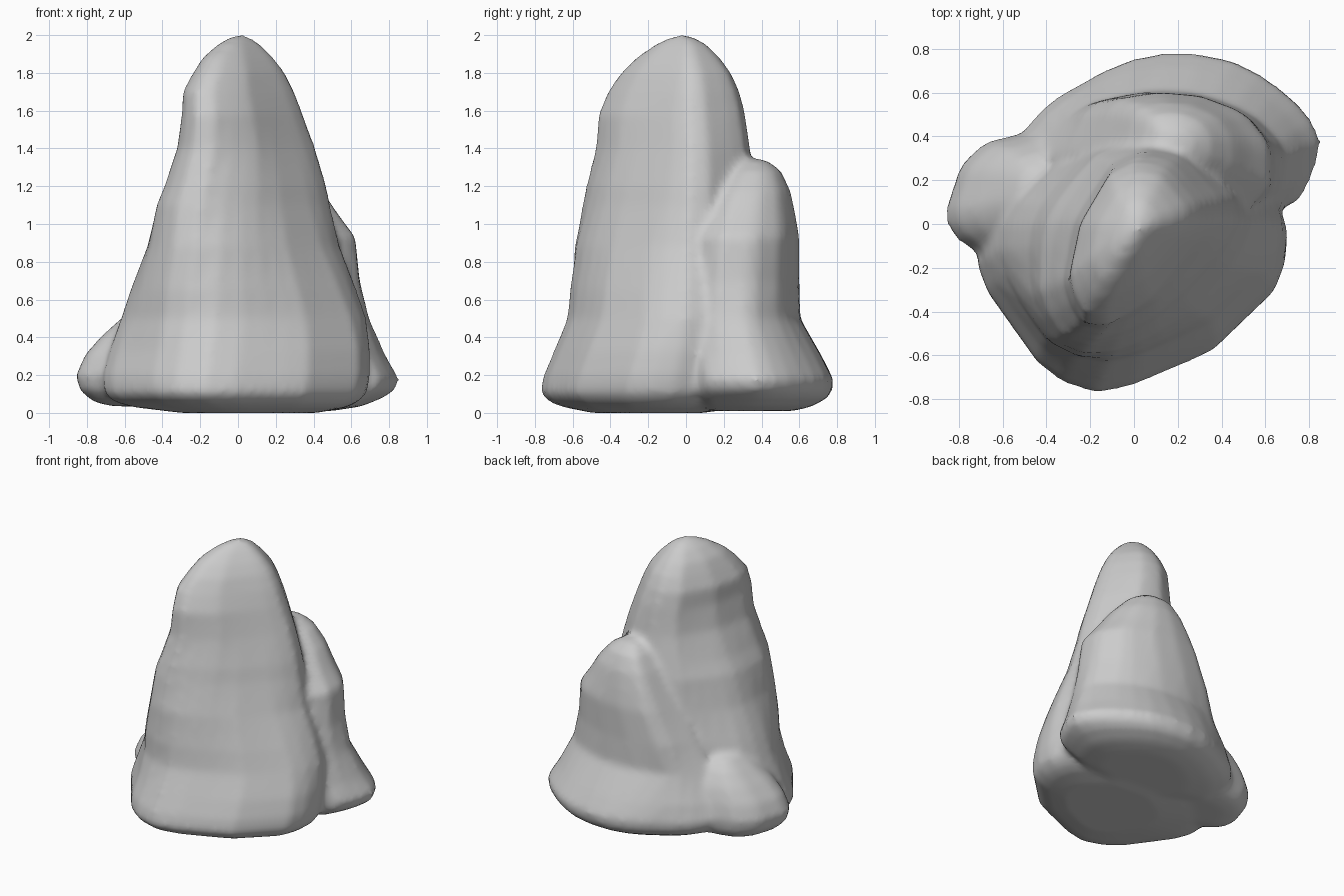
import bpy, bmesh, math

if "Cube" in bpy.data.objects:
    bpy.data.objects.remove(bpy.data.objects["Cube"])

N = 28  # points around each ring


def radial(outline):
    """Resample an outline by angle, in coordinates normalised to its bounds."""
    xs, ys = zip(*outline)
    cx, cy = (min(xs) + max(xs)) / 2, (min(ys) + max(ys)) / 2
    hx, hy = (max(xs) - min(xs)) / 2, (max(ys) - min(ys)) / 2
    pts = [((x - cx) / hx, (y - cy) / hy) for x, y in outline]
    ring = []
    for i in range(N):
        a = 2 * math.pi * i / N
        dx, dy = math.cos(a), math.sin(a)
        best = 0
        for (ax, ay), (bx, by) in zip(pts, pts[1:] + pts[:1]):
            ex, ey = bx - ax, by - ay
            det = ex * dy - ey * dx
            if abs(det) < 1e-9:
                continue
            t = (ay * dx - ax * dy) / det
            r = (ax + ex * t) * dx + (ay + ey * t) * dy
            if -1e-6 <= t <= 1 + 1e-6:
                best = max(best, r)
        ring.append((best * dx, best * dy))
    return ring


def fit(ring, x0, x1, y0, y1):
    """Stretch a ring to the given bounds."""
    xs, ys = zip(*ring)
    return [(x0 + (x - min(xs)) / (max(xs) - min(xs)) * (x1 - x0),
             y0 + (y - min(ys)) / (max(ys) - min(ys)) * (y1 - y0)) for x, y in ring]


def rock(name, low, high, blend, levels, peak):
    """Loft from the low outline to the high one; levels are z, x0, x1, y0, y1."""
    bm = bmesh.new()
    lo, hi = radial(low), radial(high)
    rings = []
    for z, *box in levels:
        t = min(1, max(0, (z - blend[0]) / (blend[1] - blend[0])))
        mix = [(a[0] * (1 - t) + b[0] * t, a[1] * (1 - t) + b[1] * t) for a, b in zip(lo, hi)]
        rings.append([bm.verts.new((x, y, z)) for x, y in fit(mix, *box)])
    for r, s in zip(rings, rings[1:]):
        for i in range(N):
            j = (i + 1) % N
            bm.faces.new((r[i], r[j], s[j], s[i]))
    bm.faces.new(rings[0][::-1])
    top = bm.verts.new(peak)
    for i in range(N):
        bm.faces.new((rings[-1][i], rings[-1][(i + 1) % N], top))
    bmesh.ops.recalc_face_normals(bm, faces=bm.faces)
    me = bpy.data.meshes.new(name)
    bm.to_mesh(me)
    bm.free()
    ob = bpy.data.objects.new(name, me)
    bpy.context.collection.objects.link(ob)
    return ob


# Main spire
spire = rock(
    "rock",
    [(-.72, -.15), (-.67, -.3), (-.4, -.68), (-.2, -.77), (-.03, -.74), (.35, -.58), (.63, -.31),
     (.7, -.12), (.64, .08), (.3, .35), (-.2, .38), (-.5, .22), (-.66, .05)],
    [(-.31, -.28), (-.25, -.45), (-.12, -.47), (.08, -.35), (.35, -.03), (.38, .06), (.2, .28),
     (.05, .32), (-.1, .25), (-.25, 0)],
    (.3, 1.5),
    [(0, -.3, .42, -.5, .1), (.03, -.55, .58, -.65, .25), (.06, -.66, .64, -.73, .33),
     (.11, -.71, .685, -.775, .38), (.2, -.715, .7, -.755, .39), (.33, -.68, .7, -.7, .4),
     (.5, -.62, .68, -.63, .4), (.65, -.57, .63, -.615, .4), (.88, -.48, .54, -.59, .39),
     (1.1, -.43, .49, -.55, .38), (1.2, -.39, .47, -.53, .37), (1.4, -.325, .41, -.48, .34),
     (1.58, -.3, .345, -.465, .315), (1.7, -.295, .3, -.415, .285), (1.8, -.24, .25, -.345, .24),
     (1.88, -.19, .19, -.265, .18), (1.95, -.11, .12, -.165, .11), (1.99, -.04, .06, -.08, .04)],
    (.02, -.02, 2.005))

# Shorter shoulder at the back right
shoulder = rock(
    "back_spire",
    [(.62, -.02), (.76, .05), (.85, .31), (.79, .47), (.63, .62), (.5, .71), (.35, .76), (.08, .77),
     (-.1, .7), (-.35, .55), (-.45, .46), (-.57, .25), (-.4, 0), (0, -.1)],
    [(-.2, .3), (-.12, .56), (.1, .6), (.3, .58), (.5, .5), (.62, .34), (.62, .14), (.5, 0), (0, 0)],
    (.2, .8),
    [(.01, -.2, .5, .1, .57), (.035, -.4, .66, .03, .67), (.08, -.5, .77, 0, .75),
     (.12, -.55, .83, -.02, .775), (.18, -.57, .855, -.02, .78), (.3, -.52, .785, -.02, .72),
     (.5, -.42, .695, 0, .605), (.7, -.31, .645, .02, .6), (.93, -.18, .62, .05, .6),
     (1.05, -.11, .53, .1, .58), (1.17, -.04, .45, .17, .555), (1.28, .04, .35, .25, .505),
     (1.33, .1, .27, .3, .44)],
    (.18, .38, 1.35))

# Small boulder at the left
oval = [(-.85, .06), (-.84, -.03), (-.79, -.09), (-.7, -.14), (-.5, -.16), (-.32, -.05), (-.28, .1),
        (-.35, .35), (-.5, .41), (-.69, .36), (-.79, .26)]
boulder = rock(
    "side_boulder", oval, oval, (0, 1),
    [(.035, -.67, -.36, 0, .28), (.06, -.77, -.3, -.08, .37), (.12, -.84, -.25, -.14, .41),
     (.2, -.86, -.23, -.16, .425), (.31, -.81, -.24, -.14, .41), (.41, -.72, -.28, -.1, .38),
     (.5, -.62, -.32, -.03, .33), (.57, -.53, -.37, .03, .26)],
    (-.44, .14, .59))

# Fuse the lumps into one weathered stone
bpy.ops.object.select_all(action='DESELECT')
for ob in (spire, shoulder, boulder):
    ob.select_set(True)
bpy.context.view_layer.objects.active = spire
bpy.ops.object.join()
fuse = spire.modifiers.new("fuse", 'REMESH')
fuse.mode = 'VOXEL'
fuse.voxel_size = 0.025
soften = spire.modifiers.new("soften", 'SMOOTH')
soften.factor = 0.5
soften.iterations = 5
for m in ("fuse", "soften"):
    bpy.ops.object.modifier_apply(modifier=m)
bpy.ops.object.shade_smooth()
